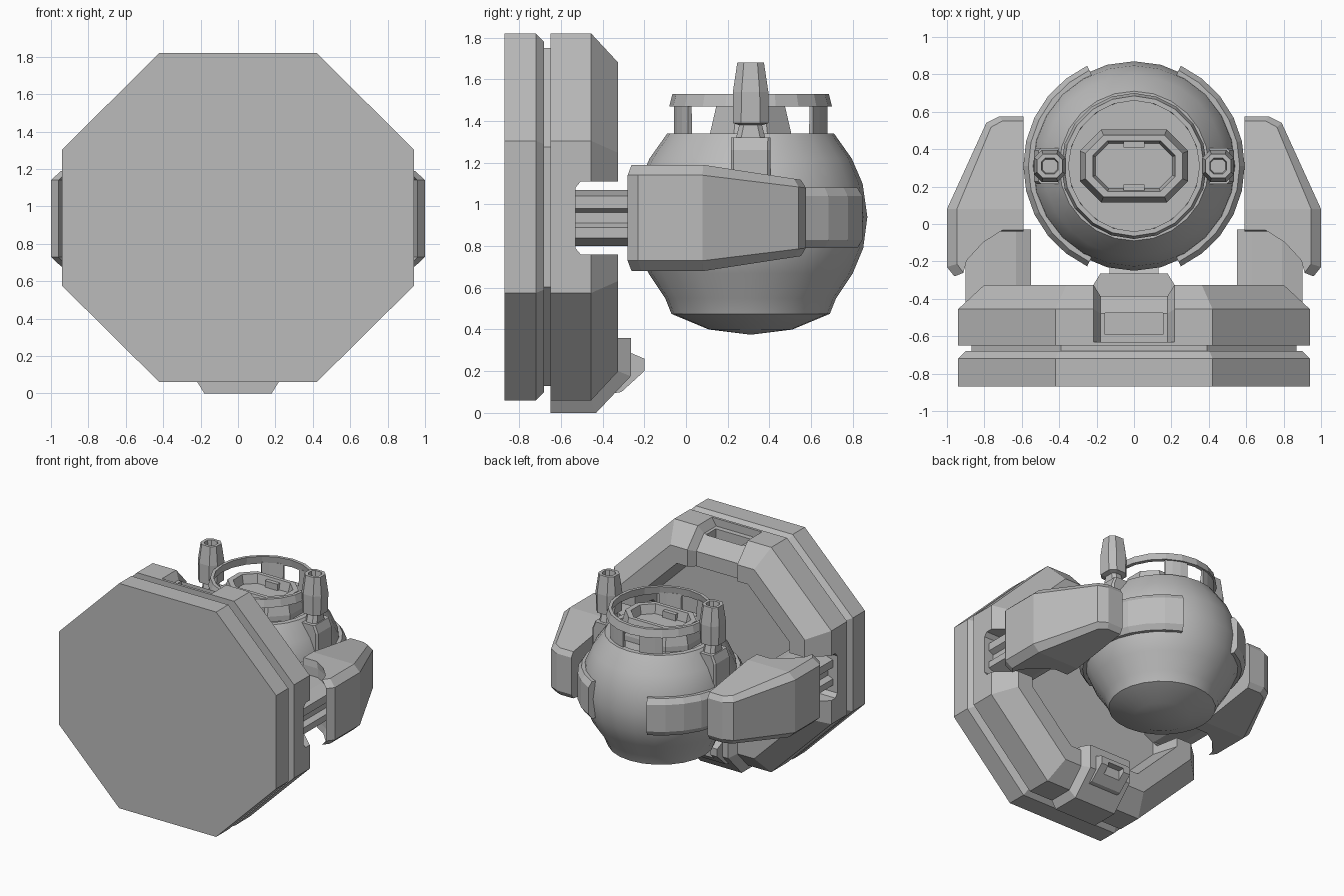
import bpy, bmesh
from math import sin, cos, pi, radians

if "Cube" in bpy.data.objects:
    bpy.data.objects.remove(bpy.data.objects["Cube"])

GREY = (0.5, 0.5, 0.5, 1)
mat = bpy.data.materials.new("plain_grey")
mat.use_nodes = True
mat.diffuse_color = GREY
mat.node_tree.nodes["Principled BSDF"].inputs["Base Color"].default_value = GREY

CY = 0.31   # depth of the ball's vertical axis


def loft(name, sections, loop=False, edit=None):
    """Skin a row of equal point loops; capped, or joined end to start."""
    bm = bmesh.new()
    rows = [[bm.verts.new(p) for p in s] for s in sections]
    n = len(rows[0])
    pairs = list(zip(rows, rows[1:])) + ([(rows[-1], rows[0])] if loop else [])
    for a, b in pairs:
        for i in range(n):
            j = (i + 1) % n
            bm.faces.new((a[i], a[j], b[j], b[i]))
    if not loop:
        bm.faces.new(rows[0])
        bm.faces.new(rows[-1])
    bmesh.ops.remove_doubles(bm, verts=bm.verts, dist=1e-5)
    if edit:
        edit(bm)
    bmesh.ops.recalc_face_normals(bm, faces=bm.faces)
    me = bpy.data.meshes.new(name)
    bm.to_mesh(me)
    bm.free()
    me.materials.append(mat)
    ob = bpy.data.objects.new(name, me)
    bpy.context.collection.objects.link(ob)
    return ob


def lathe(name, profile, n, start=0.0, end=360.0):
    """Turn a closed (radius, z) profile about the ball's axis."""
    full = end - start >= 360
    angles = [radians(start + (end - start) * i / n) for i in range(n if full else n + 1)]
    return loft(name, [[(r * cos(a), CY + r * sin(a), z) for r, z in profile]
                       for a in angles], loop=full)


def octagon(inset, y):
    """Large upright octagon outline."""
    x, z, k = 0.94 - inset, 0.88 - inset, 0.414 * inset
    cx, cz = 0.42 - k, 0.365 - k
    quarter = [(x, cz), (cx, z), (-cx, z), (-x, cz)]
    return [(a, y, 0.94 + b) for a, b in quarter + [(-a, -b) for a, b in quarter]]


def cut_rect(x, y, hx, hy, z, c=0.35):
    """Flat rectangle with cut corners."""
    d = c * min(hx, hy) * 1.4
    q = [(hx, hy - d), (hx - d, hy), (d - hx, hy), (-hx, hy - d)]
    return [(x + a, y + b, z) for a, b in q + [(-a, -b) for a, b in q]]


def block(name, x0, x1, y0, y1, z0, z1):
    return loft(name, [[(x0, y0, z), (x1, y0, z), (x1, y1, z), (x0, y1, z)]
                       for z in (z0, z1)])


def carve(target, cutter):
    mod = target.modifiers.new("cut", 'BOOLEAN')
    mod.operation = 'DIFFERENCE'
    mod.solver = 'EXACT'
    mod.object = cutter
    cutter.hide_render = True
    bpy.context.view_layer.objects.active = target
    bpy.ops.object.modifier_apply(modifier=mod.name)
    bpy.data.objects.remove(cutter)


# Front shield and the groove behind it
loft("front_plate", [octagon(i, y) for i, y in ((0, -0.87), (0, -0.72), (0.04, -0.68))])
loft("groove_core", [octagon(0.07, y) for y in (-0.69, -0.64)])

# Rear ring with a recessed middle
ring = loft("rear_ring", [octagon(i, y) for i, y in (
    (0.03, -0.65), (0, -0.65), (0, -0.455), (0.14, -0.325), (0.27, -0.325), (0.31, -0.54))])

# Side notches where the arms enter
NOTCH = [(-0.53, 0.79), (-0.505, 0.76), (-0.2, 0.76), (-0.2, 1.11), (-0.505, 1.11), (-0.53, 1.08)]
for s in (1, -1):
    carve(ring, loft("notch_cutter", [[(s * x, y, z) for y, z in NOTCH] for x in (0.5, 1.1)]))


# Sunken top section with a slot
def top_cut(x, o):
    return [(x, y, z) for y, z in (
        (-0.63, 1.82 - o), (-0.455 - 0.4 * o, 1.82 - o), (-0.325 - o, 1.68 - 0.4 * o),
        (-0.325 - o, 1.5), (-0.2, 1.5), (-0.2, 1.9), (-0.63, 1.9))]


STEPS = ((-0.22, 0), (-0.18, 0.06), (0.18, 0.06), (0.22, 0))
carve(ring, loft("top_cutter", [top_cut(x, o if o else -0.006) for x, o in STEPS]))
carve(ring, block("slot_cutter", -0.155, 0.155, -0.59, -0.475, 1.68, 1.9))


# Raised bottom section with a latch
def foot(x, o):
    return [(x, y, z) for y, z in (
        (-0.65, 0.06 - o), (-0.455 + 0.4 * o, 0.06 - o), (-0.325 + o, 0.2 - 0.4 * o),
        (-0.325 + o, 0.36), (-0.5, 0.36), (-0.65, 0.36))]


loft("bottom_block", [foot(x, o if o else -0.005) for x, o in STEPS])
LATCH = [(-0.37, 0.09), (-0.31, 0.1), (-0.2, 0.2), (-0.2, 0.26), (-0.27, 0.29), (-0.37, 0.29)]
latch = loft("bottom_latch", [[(x, y, z) for y, z in LATCH] for x in (-0.13, 0.13)])
carve(latch, block("latch_cutter", -0.07, 0.07, -0.25, -0.1, 0.13, 0.23))

# Ball body
ball = lathe("ball_body", [
    (0, 0.375), (0.2, 0.4), (0.38, 0.475), (0.41, 0.55), (0.49, 0.67), (0.54, 0.79),
    (0.56, 0.94), (0.537, 1.1), (0.485, 1.22), (0.4, 1.34), (0.36, 1.34),
    (0.35, 1.3), (0, 1.3)], 24)
bpy.ops.object.select_all(action='DESELECT')
bpy.context.view_layer.objects.active = ball
ball.select_set(True)
bpy.ops.object.shade_smooth_by_angle(angle=radians(28))

# Raised collar on posts
lathe("collar", [(0.36, 1.47), (0.39, 1.47), (0.375, 1.53), (0.35, 1.53)], 20)
for mid in (66, 114, 246, 294):
    lathe("collar_post", [(0.35, 1.32), (0.375, 1.32), (0.375, 1.48), (0.355, 1.48)],
          3, mid - 13, mid + 13)

# Hatch in the top of the ball
loft("hatch", [cut_rect(0, CY, hx, hy, z, 0.42) for hx, hy, z in (
    (0.29, 0.195, 1.29), (0.29, 0.195, 1.34), (0.26, 0.165, 1.47),
    (0.22, 0.135, 1.47), (0.205, 0.12, 1.4))])
for s in (1, -1):
    block("hatch_tab", -0.055, 0.055, CY + s * 0.13 - 0.03, CY + s * 0.13 + 0.03, 1.39, 1.45)

# Arm plan outline, from inner corner round the outside
ARM = [(0.59, -0.04), (0.72, -0.04), (0.84, -0.11), (0.94, -0.21), (0.96, -0.28),
       (1.0, -0.23), (1.0, 0.08), (0.79, 0.54), (0.72, 0.575), (0.59, 0.575)]
LINK = [(0.55, 0.84), (0.63, 0.8), (0.79, 0.8), (0.9, 0.84), (0.9, 0.89), (0.86, 0.91),
        (0.86, 0.96), (0.9, 0.98), (0.9, 1.04), (0.79, 1.07), (0.63, 1.07), (0.55, 1.04)]
POD = [(0.04, 0.05, 1.29), (0.05, 0.07, 1.32), (0.045, 0.055, 1.38), (0.08, 0.085, 1.39),
       (0.085, 0.085, 1.54), (0.068, 0.064, 1.68), (0.045, 0.042, 1.68), (0.04, 0.036, 1.63)]


def taper(bm):
    """Thin the arm toward its rear end."""
    bmesh.ops.bisect_plane(bm, geom=bm.verts[:] + bm.edges[:] + bm.faces[:],
                           plane_co=(0, 0.08, 0), plane_no=(0, 1, 0))
    for v in bm.verts:
        v.co.z = 0.935 + (v.co.z - 0.935) * (1 - 0.6 * max(0, v.co.y - 0.08))


for s, side in ((1, "left"), (-1, "right")):
    layers = []
    for h, kx, ky in ((-0.255, 0.87, 0.95), (-0.205, 1, 1), (0.205, 1, 1), (0.255, 0.87, 0.95)):
        layers.append([(s * (0.59 + (x - 0.59) * kx), 0.1 + (y - 0.1) * ky, 0.935 + h)
                       for x, y in ARM])
    loft(side + "_arm", layers, edit=taper)
    loft(side + "_arm_link", [[(s * x, y, z) for x, z in LINK] for y in (-0.55, -0.03)])
    # Raised band round the ball's waist
    mid = 0 if s > 0 else 180
    band = lathe(side + "_waist_band", [
        (0.5, 0.79), (0.565, 0.79), (0.592, 0.83), (0.592, 1.04), (0.565, 1.08), (0.5, 1.08)],
        10, mid - 65, mid + 65)
    # Upright pod and its bracket
    loft(side + "_pod", [cut_rect(s * 0.45, CY, hx, hy, z) for hx, hy, z in POD])
    loft(side + "_pod_bracket", [cut_rect(s * x, CY, hx, 0.095, z, 0.15) for x, hx, z in (
        (0.47, 0.065, 1.08), (0.47, 0.065, 1.26), (0.45, 0.06, 1.32))])
